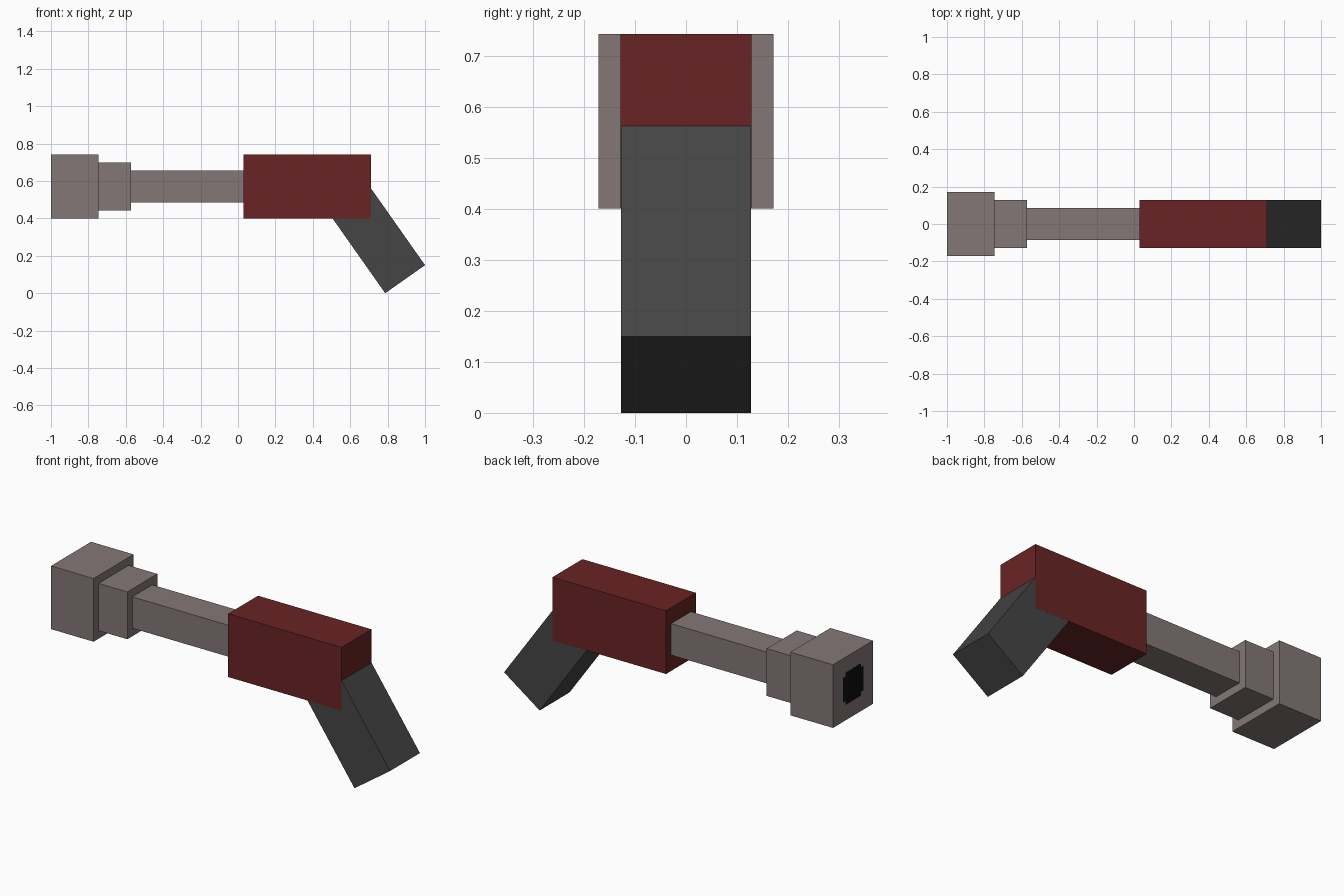
import bpy
import math

if "Cube" in bpy.data.objects:
    bpy.data.objects.remove(bpy.data.objects["Cube"])


def srgb(*rgb):
    return tuple(((c / 255 + 0.055) / 1.055) ** 2.4 if c > 10 else c / 255 / 12.92 for c in rgb) + (1,)


def material(name, *rgb):
    m = bpy.data.materials.new(name)
    m.diffuse_color = srgb(*rgb)
    m.use_nodes = True
    m.node_tree.nodes["Principled BSDF"].inputs["Base Color"].default_value = m.diffuse_color
    return m


GREY = material("warm grey", 132, 119, 119)
RED = material("dark red", 105, 36, 36)
CHARCOAL = material("charcoal", 69, 69, 69)
BLACK = material("black", 13, 13, 13)

AXIS_Z = 0.571  # height of the barrel axis


def prism(name, profile, y0, y1, mat):
    """Extrude an x-z outline from y0 to y1."""
    n = len(profile)
    verts = [(x, y, z) for y in (y0, y1) for x, z in profile]
    faces = [tuple(range(n)), tuple(reversed(range(n, 2 * n)))]
    faces += [(i, i + n, (i + 1) % n + n, (i + 1) % n) for i in range(n)]
    mesh = bpy.data.meshes.new(name)
    mesh.from_pydata(verts, [], faces)
    mesh.materials.append(mat)
    obj = bpy.data.objects.new(name, mesh)
    bpy.context.collection.objects.link(obj)
    return obj


def block(name, x0, x1, half_y, half_z, mat):
    z0, z1 = AXIS_Z - half_z, AXIS_Z + half_z
    return prism(name, [(x0, z0), (x1, z0), (x1, z1), (x0, z1)], -half_y, half_y, mat)


# Stepped square barrel and body
block("muzzle_block", -1.0, -0.745, 0.171, 0.171, GREY)
block("barrel_collar", -0.745, -0.573, 0.128, 0.128, GREY)
block("barrel", -0.573, 0.03, 0.085, 0.085, GREY)
block("body", 0.03, 0.71, 0.128, 0.171, RED)

# Slanted grip, running up into the body
a = math.atan2(0.15, 0.213)
ux, uz = math.cos(a), math.sin(a)
x, z, width, length = 0.787, 0.0, 0.2605, 0.6
grip = [(x, z), (x + width * ux, z + width * uz),
        (x + width * ux - length * uz, z + width * uz + length * ux),
        (x - length * uz, z + length * ux)]
prism("grip", grip, -0.1278, 0.1278, CHARCOAL)

# Muzzle opening: thin dark plate with notched corners, turned to face -x
r, s = 0.087, 0.066
outline = []
for sx, sz in ((1, 1), (-1, 1), (-1, -1), (1, -1)):
    corner = [(sx * r, sz * s), (sx * s, sz * s), (sx * s, sz * r)]
    outline += corner if sx * sz > 0 else corner[::-1]
bore = prism("muzzle_opening", outline[::-1], -0.001, 0.001, BLACK)
bore.data.flip_normals()
bore.rotation_euler = (0, 0, math.radians(-90))
bore.location = (-1.0, 0, AXIS_Z)
